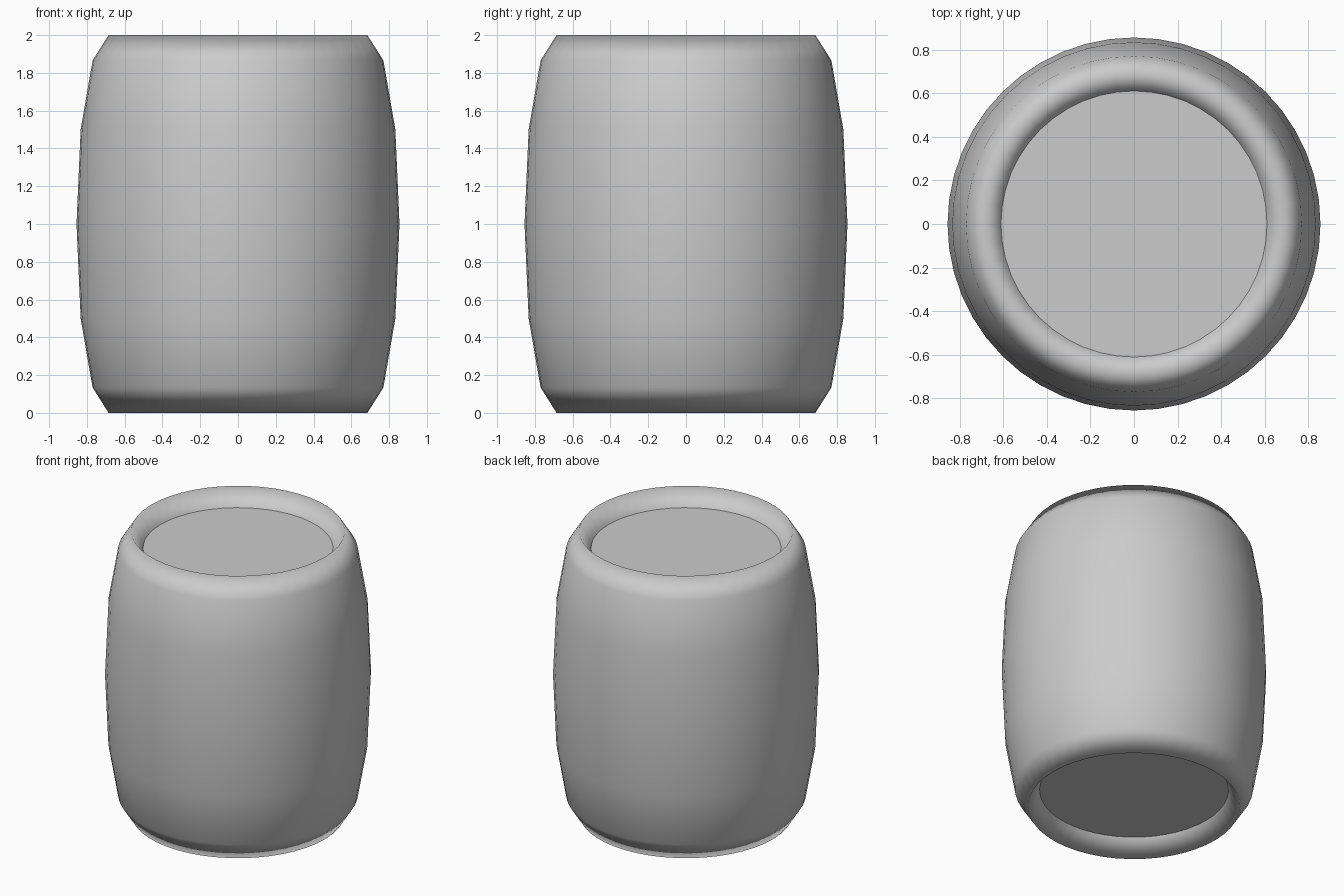
import bpy, bmesh
from math import cos, sin, tau

if "Cube" in bpy.data.objects:
    bpy.data.objects.remove(bpy.data.objects["Cube"])

SEGMENTS = 48
HEIGHT = 2.0
HEAD_RADIUS = 0.61
HEAD_INSET = 0.12


def add_object(name, bm, smooth):
    bmesh.ops.recalc_face_normals(bm, faces=bm.faces)
    for face in bm.faces:
        face.smooth = smooth
    mesh = bpy.data.meshes.new(name)
    bm.to_mesh(mesh)
    bm.free()
    obj = bpy.data.objects.new(name, mesh)
    bpy.context.collection.objects.link(obj)
    return obj


def ring(bm, radius, z):
    return [bm.verts.new((radius * cos(tau * i / SEGMENTS),
                          radius * sin(tau * i / SEGMENTS), z))
            for i in range(SEGMENTS)]


# Barrel wall: lower half profile from recessed lip to belly, mirrored upward
lower = [(HEAD_RADIUS, HEAD_INSET), (0.685, 0.0), (0.77, 0.135), (0.833, 0.5)]
profile = lower + [(0.855, 1.0)] + [(r, HEIGHT - z) for r, z in reversed(lower)]

bm = bmesh.new()
rings = [ring(bm, r, z) for r, z in profile]
for a, b in zip(rings, rings[1:]):
    for i in range(SEGMENTS):
        j = (i + 1) % SEGMENTS
        bm.faces.new((a[i], a[j], b[j], b[i]))
add_object("barrel_wall", bm, True)

# Flat recessed heads closing both ends
for name, z, up in (("bottom_head", HEAD_INSET, False),
                    ("top_head", HEIGHT - HEAD_INSET, True)):
    bm = bmesh.new()
    loop = ring(bm, HEAD_RADIUS, z)
    face = bm.faces.new(loop if up else loop[::-1])
    mesh = bpy.data.meshes.new(name)
    bm.to_mesh(mesh)
    bm.free()
    bpy.context.collection.objects.link(bpy.data.objects.new(name, mesh))

# Wall normals must face away from the axis at the belly
wall = bpy.data.objects["barrel_wall"].data
belly = max(wall.polygons, key=lambda p: p.center.xy.length)
if belly.normal.xy.dot(belly.center.xy) < 0:
    wall.flip_normals()
